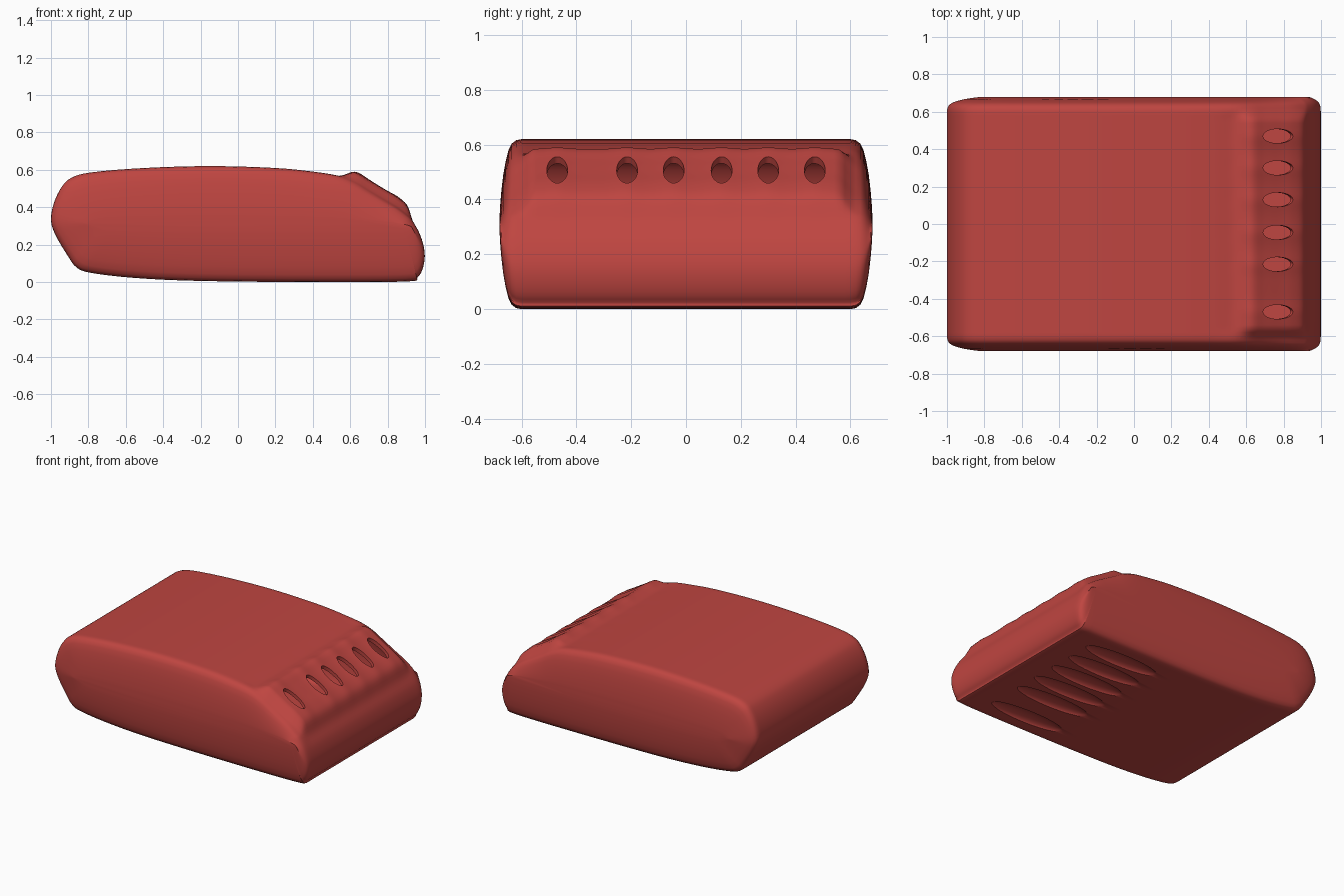
import bpy, bmesh, math
from mathutils import Matrix, Vector

if "Cube" in bpy.data.objects:
    bpy.data.objects.remove(bpy.data.objects["Cube"])

HOLES = [-0.47, -0.215, -0.045, 0.13, 0.30, 0.47]

# Side profile: x, z, and how far the raised front panel lifts each point
PROFILE = [
    (-1.0, .33, 0), (-.985, .42, 0), (-.945, .505, 0), (-.89, .558, 0),
    (-.78, .587, 0), (-.5, .61, 0), (-.15, .62, 0), (.2, .61, 0),
    (.42, .588, 0), (.54, .568, 0), (.625, .535, .055), (.70, .49, .06),
    (.78, .442, .06), (.85, .40, .06), (.905, .358, .052), (.935, .325, 0),
    (.975, .25, 0), (.998, .16, 0), (.99, .08, 0), (.96, .025, 0),
    (.90, .003, 0), (.4, 0, 0), (-.2, .006, 0), (-.55, .022, 0),
    (-.79, .05, 0), (-.865, .08, 0), (-.91, .14, 0), (-.975, .25, 0)]


def smooth_loop(points, steps=4):
    out, n = [], len(points)
    for i in range(n):
        a, b, c, d = (Vector(points[(i + k) % n]) for k in (-1, 0, 1, 2))
        for s in range(steps):
            t = s / steps
            out.append(0.5 * (2 * b + (c - a) * t + (2 * a - 5 * b + 4 * c - d) * t * t
                              + (3 * b - a - 3 * c + d) * t ** 3))
    return out


def panel_height(y):
    t = min(max((0.62 - abs(y)) / 0.07, 0), 1)
    wave = sum(math.exp(-((y - h) / 0.045) ** 2) for h in HOLES)
    return t * t * (3 - 2 * t) * (0.9 + 0.1 * min(wave, 1))


def new_object(name, bm):
    me = bpy.data.meshes.new(name)
    bmesh.ops.recalc_face_normals(bm, faces=bm.faces)
    bm.to_mesh(me)
    bm.free()
    ob = bpy.data.objects.new(name, me)
    bpy.context.collection.objects.link(ob)
    return ob


# Rounded shell lofted sideways through copies of the profile
def shell(name):
    loop = smooth_loop(PROFILE)
    rim = [(.62, .004), (.636, .016), (.648, .04), (.658, .08), (.667, .13),
           (.674, .19), (.679, .25), (.68, .28)]
    stations = [(-y, i) for y, i in reversed(rim)]
    stations += [(-.6 + 1.2 * k / 60, 0) for k in range(61)] + rim
    bm = bmesh.new()
    rings = []
    for y, inset in stations:
        ring = []
        for x, z, lift in loop:
            sx = 1 - inset * (0.25 if x > 0 else 0.7)
            zz = z + lift * panel_height(y)
            ring.append(bm.verts.new((x * sx, y, .31 + (zz - .31) * (1 - inset / .31))))
        rings.append(ring)
    n = len(loop)
    for a, b in zip(rings, rings[1:]):
        for i in range(n):
            bm.faces.new((a[i], a[(i + 1) % n], b[(i + 1) % n], b[i]))
    bm.faces.new(rings[0])
    bm.faces.new(list(reversed(rings[-1])))
    return new_object(name, bm)


def cut(target, cutter):
    cutter.hide_render = True
    mod = target.modifiers.new("cut", 'BOOLEAN')
    mod.operation = 'DIFFERENCE'
    mod.solver = 'EXACT'
    mod.object = cutter
    bpy.ops.object.select_all(action='DESELECT')
    bpy.context.view_layer.objects.active = target
    target.select_set(True)
    bpy.ops.object.modifier_apply(modifier=mod.name)
    bpy.data.objects.remove(cutter)


body = shell("rounded_body")

# Hollow inside
cavity = shell("cavity_cutter")
cavity.data.transform(Matrix.Translation((0, 0, .05)) @ Matrix.Diagonal((.96, .96, .88, 1)))
cut(body, cavity)

# Six oval holes through the sloping panel
bm = bmesh.new()
for y in HOLES:
    m = (Matrix.Translation((.77, y, .508)) @ Matrix.Rotation(math.radians(31), 4, 'Y')
         @ Matrix.Diagonal((.093, .038, 1, 1)))
    bmesh.ops.create_cone(bm, cap_ends=True, segments=32, radius1=1, radius2=1,
                          depth=.16, matrix=m)
cut(body, new_object("hole_cutter", bm))

# Shallow grooves underneath, in line with the holes
bm = bmesh.new()
for y in HOLES:
    m = Matrix.Translation((.5, y, -.006)) @ Matrix.Diagonal((.3, .068, .034, 1))
    bmesh.ops.create_uvsphere(bm, u_segments=32, v_segments=16, radius=1, matrix=m)
cut(body, new_object("groove_cutter", bm))

# Red finish
mat = bpy.data.materials.new("red")
mat.diffuse_color = (.52, .06, .052, 1)
mat.use_nodes = True
mat.node_tree.nodes["Principled BSDF"].inputs["Base Color"].default_value = mat.diffuse_color
body.data.materials.clear()
body.data.materials.append(mat)
bpy.ops.object.select_all(action='DESELECT')
body.select_set(True)
bpy.context.view_layer.objects.active = body
bpy.ops.object.shade_smooth_by_angle(angle=math.radians(40))
